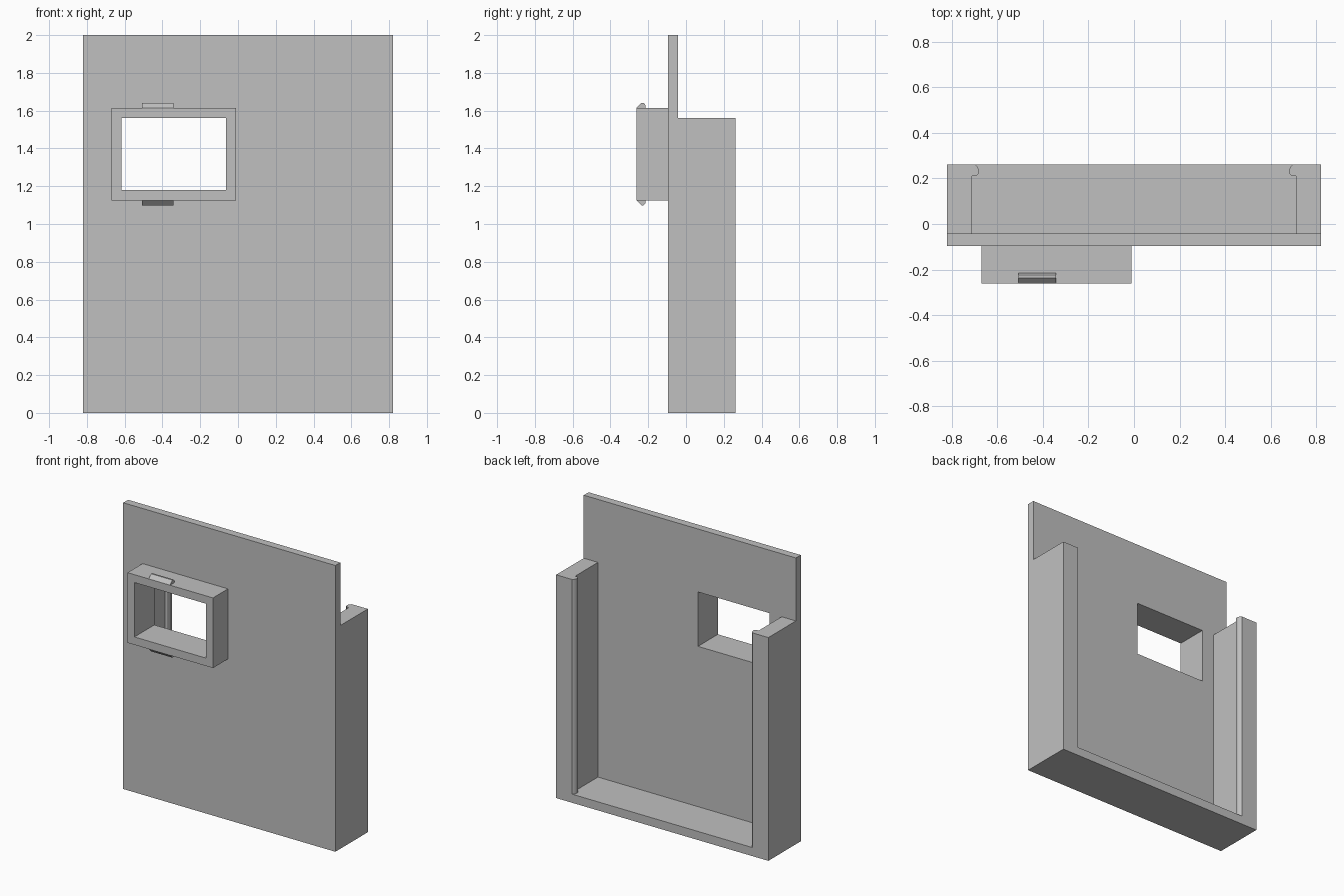
import bpy, bmesh
from mathutils import Vector

cube = bpy.data.objects.get("Cube")
if cube:
    bpy.data.objects.remove(cube, do_unlink=True)

GREY = (0.527, 0.527, 0.527, 1)
grey = bpy.data.materials.new("plain_grey")
grey.use_nodes = True
grey.diffuse_color = GREY
grey.node_tree.nodes["Principled BSDF"].inputs["Base Color"].default_value = GREY


def prism(name, profile, axis, start, end):
    """Extrude a flat profile along x (profile is y, z) or z (profile is x, y)."""
    def place(p, t):
        return (t, *p) if axis == "x" else (*p, t)
    bm = bmesh.new()
    face = bm.faces.new([bm.verts.new(place(p, start)) for p in profile])
    new = bmesh.ops.extrude_face_region(bm, geom=[face])["geom"]
    shift = Vector(place((0, 0), end - start))
    bmesh.ops.translate(bm, vec=shift, verts=[g for g in new if isinstance(g, bmesh.types.BMVert)])
    bmesh.ops.recalc_face_normals(bm, faces=bm.faces[:])
    mesh = bpy.data.meshes.new(name)
    bm.to_mesh(mesh)
    bm.free()
    mesh.materials.append(grey)
    obj = bpy.data.objects.new(name, mesh)
    bpy.context.collection.objects.link(obj)
    return obj


def box(name, x, y, z):
    return prism(name, [(x[0], y[0]), (x[1], y[0]), (x[1], y[1]), (x[0], y[1])], "z", *z)


def combine(target, tool, operation):
    """Apply a boolean and throw the tool away."""
    tool.hide_render = True
    mod = target.modifiers.new(operation.lower(), "BOOLEAN")
    mod.operation, mod.object, mod.solver = operation, tool, "EXACT"
    bpy.context.view_layer.objects.active = target
    bpy.ops.object.modifier_apply(modifier=mod.name)
    bpy.data.objects.remove(tool, do_unlink=True)


WIDTH, BACK, FRONT, PLATE_BACK = 0.82, 0.262, -0.096, -0.042
WALL_TOP, FLOOR = 1.56, 0.06

# Tall front plate with the deep tray block behind it
holder = prism("holder_body", [(FRONT, 0), (BACK, 0), (BACK, WALL_TOP), (PLATE_BACK, WALL_TOP),
                               (PLATE_BACK, 2), (FRONT, 2)], "x", -WIDTH, WIDTH)

# Open pocket, narrowed at the back by the rounded retaining lips
half = [(0.71, PLATE_BACK), (0.71, 0.21), (0.69, 0.212), (0.681, 0.222),
        (0.681, 0.24), (0.687, 0.252), (0.697, BACK), (0.697, 0.3)]
pocket = half + [(-x, y) for x, y in reversed(half)]
combine(holder, prism("pocket_cutter", pocket, "z", FLOOR, 1.7), "DIFFERENCE")

# Raised window frame, then the opening through frame and plate
combine(holder, box("window_frame", (-0.67, -0.01), (-BACK, -0.07), (1.125, 1.615)), "UNION")
combine(holder, box("window_cutter", (-0.617, -0.063), (-0.4, 0.1), (1.18, 1.56)), "DIFFERENCE")

# Snap clips above and below the frame
clip = [(-BACK, 0), (-0.236, 0.026), (-0.224, 0.026), (-0.215, 0.015), (-0.215, 0)]
for name, base, side in (("upper_clip", 1.615, 1), ("lower_clip", 1.125, -1)):
    prism(name, [(y, base + side * z) for y, z in clip], "x", -0.507, -0.342)
